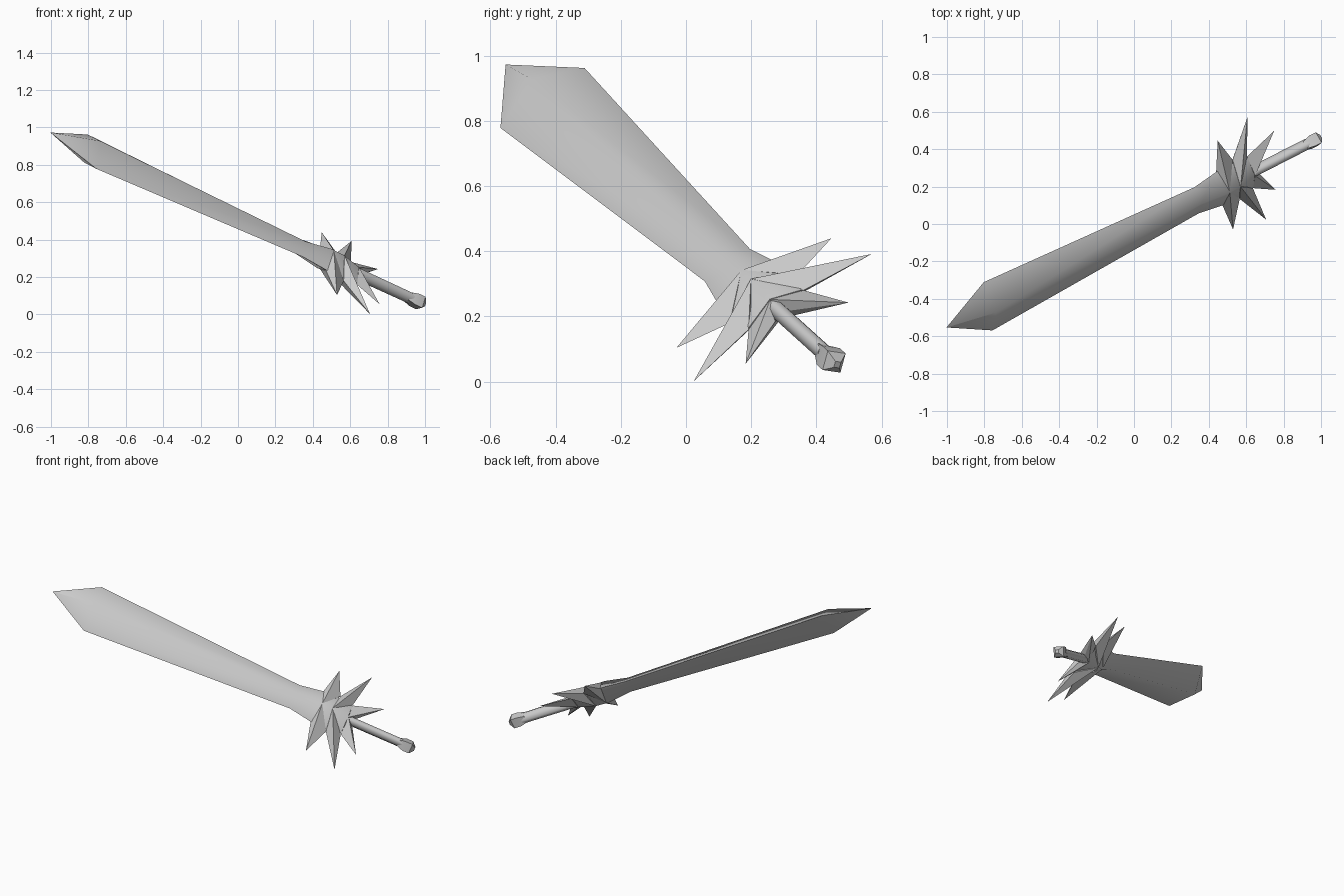
import bpy, bmesh, math
from mathutils import Vector, Matrix

if "Cube" in bpy.data.objects:
    bpy.data.objects.remove(bpy.data.objects["Cube"], do_unlink=True)

# One plain grey material
GREY = (0.6, 0.6, 0.6, 1)
mat = bpy.data.materials.new("plain_grey")
mat.use_nodes = True
mat.diffuse_color = GREY
mat.node_tree.nodes["Principled BSDF"].inputs["Base Color"].default_value = GREY

# Sword frame: x runs from pommel to tip, y across the blade, z through it
pommel = Vector((0.97, 0.45, 0.065))
along = (Vector((-0.78, -0.44, 0.87)) - pommel).normalized()
across = Vector((-0.125, 0.815, 0.564))
across = (across - across.dot(along) * along).normalized()
frame = Matrix((along, across, along.cross(across))).transposed().to_4x4()
frame.translation = pommel


def finish(name, bm, smooth_angle):
    bmesh.ops.recalc_face_normals(bm, faces=bm.faces)
    mesh = bpy.data.meshes.new(name)
    bm.to_mesh(mesh)
    bm.free()
    mesh.materials.append(mat)
    obj = bpy.data.objects.new(name, mesh)
    bpy.context.collection.objects.link(obj)
    obj.matrix_world = frame
    bpy.ops.object.select_all(action='DESELECT')
    obj.select_set(True)
    bpy.context.view_layer.objects.active = obj
    bpy.ops.object.shade_smooth_by_angle(angle=math.radians(smooth_angle))


def hull(name, points, smooth_angle):
    bm = bmesh.new()
    for p in points:
        bm.verts.new(p)
    bmesh.ops.convex_hull(bm, input=bm.verts[:])
    loose = [v for v in bm.verts if not v.link_faces]
    bmesh.ops.delete(bm, geom=loose, context='VERTS')
    finish(name, bm, smooth_angle)


def loft(name, stations, sides, smooth_angle):
    # Rings of (position, half width, half depth) joined in order
    bm = bmesh.new()
    rings = []
    for s, a, b in stations:
        angles = [math.tau * i / sides for i in range(sides)]
        rings.append([bm.verts.new((s, a * math.cos(t), b * math.sin(t))) for t in angles])
    for r, q in zip(rings, rings[1:]):
        for i in range(sides):
            j = (i + 1) % sides
            bm.faces.new((r[i], r[j], q[j], q[i]))
    bm.faces.new(rings[0])
    bm.faces.new(rings[-1])
    finish(name, bm, smooth_angle)


# Diamond-section blade, from the point down to the flared collar and guard hub
loft("blade", [(2.39, 0.001, 0.001), (2.122, 0.16, 0.079), (0.77, 0.086, 0.046),
               (0.62, 0.112, 0.07), (0.53, 0.115, 0.067), (0.42, 0.1, 0.04)], 4, 68)

# Guard: three pairs of spikes
# left tip, right tip, front root, rear root, then ridge position and half depth
DROP = 0.012
spikes = {
    "front_spike": ((0.575, 0.288), (0.579, -0.3), (0.62, 0.11), (0.51, 0.13), (0.6, 0.068)),
    "middle_spike": ((0.374, 0.337), (0.372, -0.342), (0.51, 0.13), (0.42, 0.105), (0.53, 0.068)),
    "rear_spike": ((0.229, 0.173), (0.284, -0.19), (0.42, 0.105), (0.37, 0.03), (0.417, 0.04)),
}
for name, (left_tip, right_tip, front, rear, (ridge, depth)) in spikes.items():
    for side, sign, tip in (("left", 1, left_tip), ("right", -1, right_tip)):
        roots = [(s, sign * t, DROP / 2) for s, t in (front, rear)]
        hull(f"{name}_{side}", roots + [(*tip, DROP), (ridge, 0, depth), (ridge, 0, -depth)], 20)

# Grip and faceted pommel
loft("grip", [(0.43, 0.026, 0.036), (0.05, 0.026, 0.034)], 8, 70)
loft("pommel", [(0.075, 0.028, 0.034), (0.032, 0.044, 0.046),
                (-0.01, 0.044, 0.046), (-0.034, 0.014, 0.014)], 4, 20)
